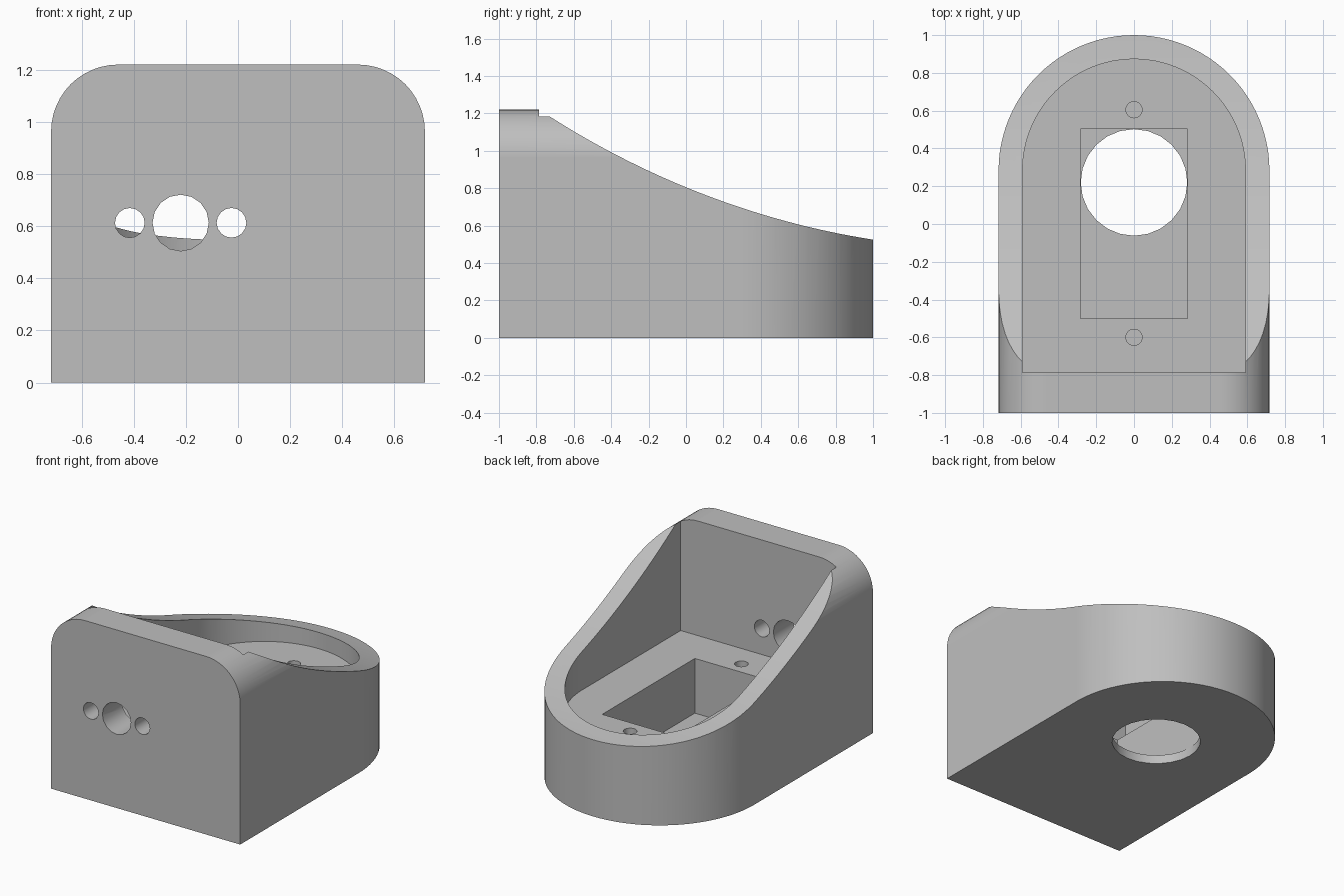
import bpy
import bmesh
from math import cos, sin, pi
from mathutils import Vector

default = bpy.data.objects.get("Cube")
if default:
    bpy.data.objects.remove(default)

HALF_W, INNER_W, ARC_Y = 0.717, 0.59, 0.283
WALL_Y, TOP, FLOOR, BASE = -0.785, 1.22, 0.435, 0.06

grey = bpy.data.materials.new("plain grey")
grey.use_nodes = True
grey.diffuse_color = (0.52, 0.52, 0.52, 1)
grey.node_tree.nodes["Principled BSDF"].inputs["Base Color"].default_value = (0.52, 0.52, 0.52, 1)


def arc(cx, cy, r, a0, a1, n):
    return [(cx + r * cos(a0 + (a1 - a0) * i / n), cy + r * sin(a0 + (a1 - a0) * i / n))
            for i in range(n + 1)]


def circle(cx, cy, r, n):
    return arc(cx, cy, r, 0, 2 * pi, n)[:-1]


def prism(name, outline, axis, low, high):
    """Extrude a closed 2D outline along one axis."""
    place = {"x": lambda a, b, t: (t, a, b),
             "y": lambda a, b, t: (a, t, b),
             "z": lambda a, b, t: (a, b, t)}[axis]
    bm = bmesh.new()
    face = bm.faces.new([bm.verts.new(place(a, b, low)) for a, b in outline])
    grown = bmesh.ops.extrude_face_region(bm, geom=[face])["geom"]
    shift = Vector(place(0, 0, high - low))
    bmesh.ops.translate(bm, vec=shift, verts=[g for g in grown if isinstance(g, bmesh.types.BMVert)])
    bmesh.ops.recalc_face_normals(bm, faces=bm.faces)
    mesh = bpy.data.meshes.new(name)
    bm.to_mesh(mesh)
    bm.free()
    mesh.materials.append(grey)
    ob = bpy.data.objects.new(name, mesh)
    bpy.context.collection.objects.link(ob)
    return ob


def combine(target, cutter, operation):
    """Apply a boolean and discard the cutter."""
    mod = target.modifiers.new("cut", "BOOLEAN")
    mod.object, mod.operation, mod.solver = cutter, operation, "EXACT"
    bpy.context.view_layer.objects.active = target
    bpy.ops.object.modifier_apply(modifier=mod.name)
    bpy.data.objects.remove(cutter)


def plan(half_width, front):
    return [(-half_width, front), (half_width, front)] + arc(0, ARC_Y, half_width, 0, pi, 48)


# Body: rounded-end plan, rounded upper corners, swooping side profile
body = prism("housing", plan(HALF_W, -1), "z", 0, TOP)
R = 0.257
front_shape = ([(-HALF_W, -0.1), (HALF_W, -0.1)]
               + arc(HALF_W - R, TOP - R, R, 0, pi / 2, 12)
               + arc(R - HALF_W, TOP - R, R, pi / 2, pi, 12))
combine(body, prism("front_shape", front_shape, "y", -1.1, 1.1), "INTERSECT")
# Cubic curve from the wall top to the low rounded end
p = [Vector(v) for v in ((WALL_Y, TOP), (-0.24, 0.86), (0.38, 0.62), (1.0, 0.525))]
swoop = []
for i in range(33):
    t = i / 32
    s = 1 - t
    swoop.append(tuple(p[0] * s**3 + p[1] * 3 * s * s * t + p[2] * 3 * s * t * t + p[3] * t**3))
above = swoop + [(1.1, 0.51), (1.1, 1.5), (WALL_Y, 1.5)]
combine(body, prism("swoop_cutter", above, "x", -1, 1), "DIFFERENCE")

# Cavity, rectangular pocket and the round opening through the base
combine(body, prism("cavity", plan(INNER_W, WALL_Y), "z", FLOOR, 2), "DIFFERENCE")
pocket = [(-0.283, -0.5), (0.283, -0.5), (0.283, 0.503), (-0.283, 0.503)]
combine(body, prism("pocket", pocket, "z", BASE, 0.8), "DIFFERENCE")
combine(body, prism("base_opening", circle(0, 0.22, 0.282, 24), "z", -0.1, 0.2), "DIFFERENCE")

# Screw holes in the floor
for y in (-0.6, 0.605):
    combine(body, prism("screw_hole", circle(0, y, 0.043, 20), "z", 0.2, 0.8), "DIFFERENCE")

# Three holes through the front wall
for x, r in ((-0.415, 0.057), (-0.22, 0.108), (-0.025, 0.057)):
    combine(body, prism("wall_hole", circle(x, 0.613, r, 16), "y", -1.1, -0.7), "DIFFERENCE")

# Smooth curves, crisp edges
bpy.ops.object.select_all(action="DESELECT")
body.select_set(True)
bpy.context.view_layer.objects.active = body
bpy.ops.object.shade_smooth_by_angle(angle=pi / 6)
weighted = body.modifiers.new("even_shading", "WEIGHTED_NORMAL")
weighted.keep_sharp = True
